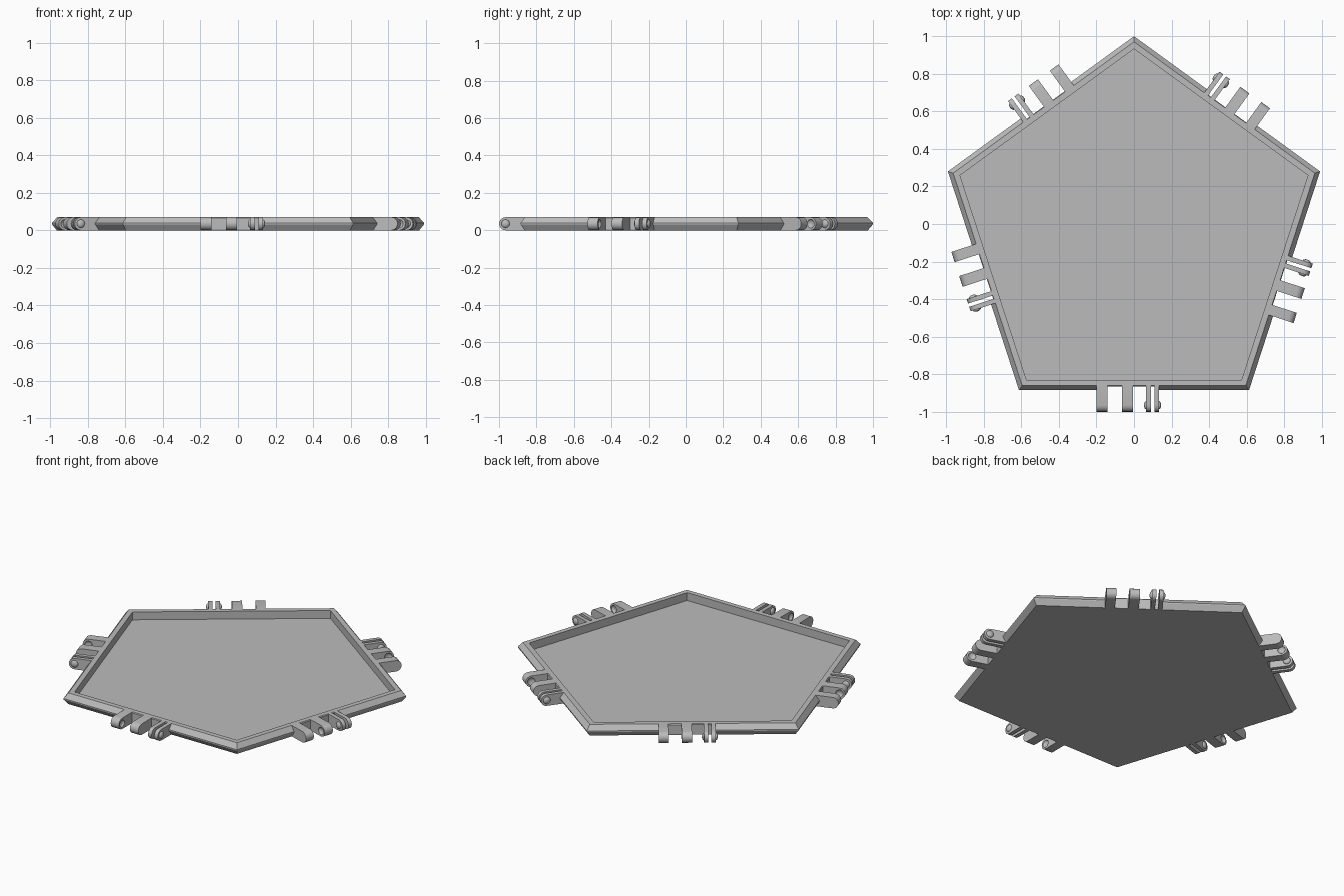
import bpy, bmesh
from math import pi, sin, cos, radians
from mathutils import Matrix, Vector

cube = bpy.data.objects.get("Cube")
if cube:
    bpy.data.objects.remove(cube, do_unlink=True)

SIDES = 5
STEP = 2 * pi / SIDES
CENTRE = Vector((0, -0.042, 0))
HEIGHT = 0.07
MID = HEIGHT / 2
PIVOT = 0.923      # distance from the centre to the hinge axis

grey = bpy.data.materials.new("plain grey")
grey.use_nodes = True
colour = (0.5, 0.5, 0.5, 1)
grey.diffuse_color = colour
grey.node_tree.nodes["Principled BSDF"].inputs["Base Color"].default_value = colour


def make_object(name, bm):
    bmesh.ops.recalc_face_normals(bm, faces=bm.faces)
    mesh = bpy.data.meshes.new(name)
    bm.to_mesh(mesh)
    bm.free()
    mesh.materials.append(grey)
    obj = bpy.data.objects.new(name, mesh)
    bpy.context.collection.objects.link(obj)
    obj.location = CENTRE
    return obj


def select(obj):
    bpy.ops.object.select_all(action='DESELECT')
    obj.select_set(True)
    bpy.context.view_layer.objects.active = obj


def cut(obj, cutter):
    cutter.hide_render = True
    mod = obj.modifiers.new("cut", 'BOOLEAN')
    mod.operation = 'DIFFERENCE'
    mod.solver = 'EXACT'
    mod.object = cutter
    select(obj)
    bpy.ops.object.modifier_apply(modifier=mod.name)
    bpy.data.objects.remove(cutter, do_unlink=True)


def ball(bm, x, width, radius):
    matrix = Matrix.Translation((x, -PIVOT, MID)) @ Matrix.Diagonal((width, radius, radius, 1))
    bmesh.ops.create_uvsphere(bm, u_segments=16, v_segments=10, radius=1, matrix=matrix)


def lug(name, x0, x1):
    # Flat tongue with a half-round end, extruded along the hinge axis
    points = [(-0.81, 0)]
    for i in range(9):
        a = -pi / 2 + pi * i / 8
        points.append((-PIVOT - MID * cos(a), MID + MID * sin(a)))
    points.append((-0.81, HEIGHT))
    bm = bmesh.new()
    face = bm.faces.new([bm.verts.new((x0, y, z)) for y, z in points])
    ext = bmesh.ops.extrude_face_region(bm, geom=[face])
    moved = [g for g in ext["geom"] if isinstance(g, bmesh.types.BMVert)]
    bmesh.ops.translate(bm, verts=moved, vec=(x1 - x0, 0, 0))
    return make_object(name, bm)


def smooth(obj):
    select(obj)
    bpy.ops.object.shade_smooth_by_angle(angle=radians(32))


# Shallow pentagonal tray: mitred outer edge, flat rim and sunken floor
profile = [(0.821, 0), (0.843, 0.032), (0.843, 0.039), (0.819, HEIGHT),
           (0.788, HEIGHT), (0.788, 0.02)]
bm = bmesh.new()
rings = []
for apothem, z in profile:
    radius = apothem / cos(pi / SIDES)
    rings.append([bm.verts.new((radius * cos(pi / 2 + i * STEP),
                                radius * sin(pi / 2 + i * STEP), z))
                  for i in range(SIDES)])
for low, high in zip(rings, rings[1:]):
    for i in range(SIDES):
        j = (i + 1) % SIDES
        bm.faces.new((low[i], low[j], high[j], high[i]))
bm.faces.new(rings[0])
bm.faces.new(rings[-1])
tray = make_object("tray", bm)

# Clearance notches in the mitred edge, between the hinge lugs
bm = bmesh.new()
for k in range(SIDES):
    matrix = (Matrix.Rotation(k * STEP, 4, 'Z') @ Matrix.Translation((-0.02, -0.873, MID))
              @ Matrix.Diagonal((0.3, 0.1, 0.2, 1)))
    bmesh.ops.create_cube(bm, size=1, matrix=matrix)
cut(tray, make_object("notch_cutter", bm))

# Hinge parts on the front edge: two socket lugs, two clip plates, two snap bumps
parts = []
for name, x0, x1, socket in [("outer_lug", -0.199, -0.142, -0.142),
                             ("inner_lug", -0.064, -0.004, -0.064)]:
    part = lug(name, x0, x1)
    bm = bmesh.new()
    ball(bm, socket, 0.013, 0.023)
    cut(part, make_object("socket_cutter", bm))
    parts.append(part)

for name, x0, x1, bump in [("inner_clip", 0.065, 0.090, 0.065),
                           ("outer_clip", 0.108, 0.133, 0.133)]:
    parts.append(lug(name, x0, x1))
    bm = bmesh.new()
    ball(bm, bump, 0.012, 0.022)
    parts.append(make_object(name + "_bump", bm))

# Repeat the hinge around the other edges
for part in parts:
    smooth(part)
    for k in range(1, SIDES):
        copy = part.copy()
        copy.name = f"{part.name}_{k + 1}"
        copy.rotation_euler.z = k * STEP
        bpy.context.collection.objects.link(copy)
